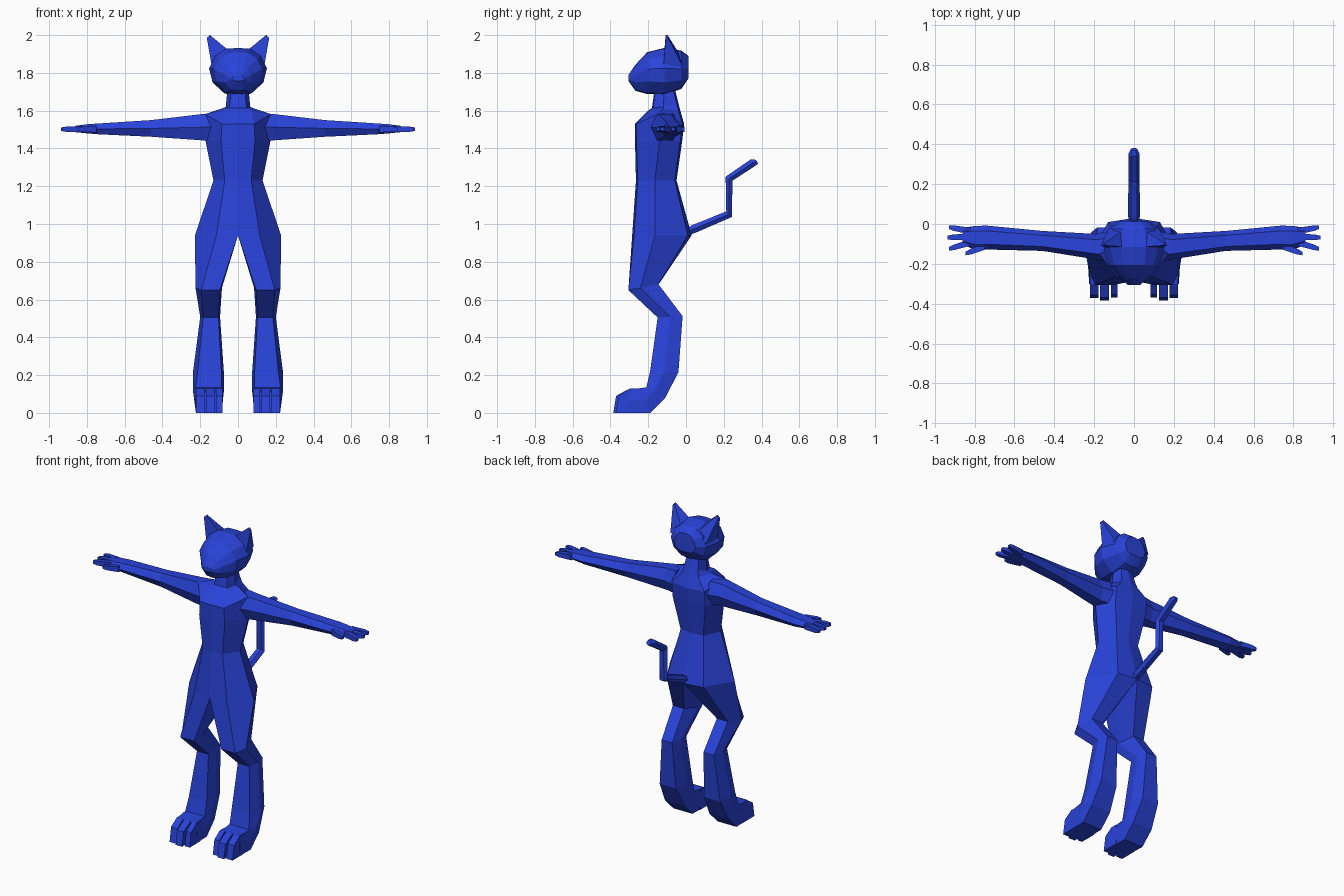
import bpy, bmesh, math
from mathutils import Vector

fur = bpy.data.materials.new("blue fur")
fur.diffuse_color = (0.022, 0.056, 0.70, 1)


def bridge(bm, a, b, closed):
    n = len(a)
    for i in range(n if closed else n - 1):
        j = (i + 1) % n
        bm.faces.new((a[i], a[j], b[j], b[i]))


def finish(bm, name, mirror=True):
    bmesh.ops.remove_doubles(bm, verts=bm.verts[:], dist=0.0005)
    if mirror:
        bmesh.ops.mirror(bm, geom=bm.verts[:] + bm.edges[:] + bm.faces[:],
                         axis='X', merge_dist=0.0005)
    bmesh.ops.recalc_face_normals(bm, faces=bm.faces[:])
    me = bpy.data.meshes.new(name)
    bm.to_mesh(me)
    bm.free()
    me.materials.append(fur)
    ob = bpy.data.objects.new(name, me)
    bpy.context.collection.objects.link(ob)
    return ob


def loft(bm, rings, closed=True, cap=True):
    vs = [[bm.verts.new(p) for p in r] for r in rings]
    for a, b in zip(vs, vs[1:]):
        bridge(bm, a, b, closed)
    if cap:
        bm.faces.new(vs[0])
        bm.faces.new(vs[-1])
    return vs


# ---- body: half torso flowing into one leg, mirrored
bm = bmesh.new()
torso = [
    [(0, -.165, 1.72), (.035, -.16, 1.72), (.055, -.115, 1.72), (.04, -.07, 1.72), (0, -.06, 1.72)],
    [(0, -.18, 1.615), (.045, -.175, 1.615), (.065, -.12, 1.62), (.05, -.05, 1.64), (0, -.04, 1.64)],
    [(0, -.20, 1.60), (.07, -.19, 1.605), (.09, -.12, 1.61), (.06, -.04, 1.60), (0, -.03, 1.60)],
    [(0, -.27, 1.53), (.085, -.265, 1.53), (.175, -.15, 1.582), (.115, -.02, 1.535), (0, -.01, 1.53)],
    [(0, -.27, 1.44), (.09, -.262, 1.44), (.172, -.14, 1.44), (.115, -.03, 1.44), (0, -.02, 1.44)],
    [(0, -.265, 1.23), (.07, -.255, 1.23), (.13, -.165, 1.23), (.08, -.06, 1.23), (0, -.05, 1.23)],
    [(0, -.285, .94), (.115, -.275, .94), (.228, -.165, .94), (.13, .01, .94), (0, .03, .94)],
]
hip = loft(bm, torso, closed=False, cap=False)[-1]
hip.append(bm.verts.new((0, -.13, .94)))


def leg_ring(inner, outer, front, back, t=.5, k=.78):
    w, f, b = outer - inner, Vector((0, *front)), Vector((0, *back))
    def at(u, s):
        p = f.lerp(b, s)
        return (inner + u * w, p.y, p.z)
    return [at(1 - k, 0) if k > .9 else at(.08, 0), at(k, 0), at(1, t), at(k, 1), at(1 - k, 1), at(0, t)]


legs = [
    leg_ring(.085, .225, (-.305, .65), (-.145, .68), .4),
    leg_ring(.095, .20, (-.15, .505), (-.018, .512), .5, .85),
    leg_ring(.075, .238, (-.19, .22), (-.04, .215), .5, .85),
    leg_ring(.075, .238, (-.21, .135), (-.11, .08), .4, .92),
    leg_ring(.08, .23, (-.25, .13), (-.19, 0), .5, .95),
    leg_ring(.08, .225, (-.30, .128), (-.30, 0), .5, .96),
]
prev = hip
for ring in legs:
    cur = [bm.verts.new(p) for p in ring]
    bridge(bm, prev, cur, True)
    prev = cur
bm.faces.new(prev)
finish(bm, "body_and_legs")

# ---- three blunt toes per foot
bm = bmesh.new()
for x0, x1, y in ((.082, .116, -.37), (.125, .17, -.385), (.178, .222, -.372)):
    prof = [(-.26, 0), (-.26, .126), (-.30, .128), (y + .015, .09), (y, 0)]
    loft(bm, [[(x, *p) for p in prof] for x in (x0, x1)])
finish(bm, "toes")

# ---- head: half rings from back of skull to nose
bm = bmesh.new()
head = [
    (.012, [(0, 1.77), (.04, 1.772), (.065, 1.785), (.075, 1.82), (.06, 1.86), (.035, 1.885), (0, 1.89)]),
    (-.025, [(0, 1.715), (.05, 1.722), (.105, 1.76), (.125, 1.82), (.10, 1.88), (.055, 1.915), (0, 1.918)]),
    (-.115, [(0, 1.685), (.07, 1.69), (.135, 1.75), (.153, 1.825), (.12, 1.89), (.062, 1.928), (0, 1.932)]),
    (-.205, [(0, 1.688), (.062, 1.695), (.118, 1.755), (.128, 1.82), (.10, 1.875), (.055, 1.905), (0, 1.91)]),
    (-.268, [(0, 1.705), (.035, 1.71), (.07, 1.75), (.072, 1.79), (.05, 1.825), (.028, 1.84), (0, 1.843)]),
    (-.305, [(0, 1.757), (.02, 1.757), (.032, 1.764), (.032, 1.772), (.022, 1.782), (.01, 1.787), (0, 1.788)]),
]
rows = loft(bm, [[(x, y, z) for x, z in p] for y, p in head], closed=False, cap=False)
for r in (rows[0], rows[-1]):
    bm.faces.new(r)
finish(bm, "head")

# ---- pointed ears
bm = bmesh.new()
loft(bm, [[(.045, -.115, 1.915), (.138, -.12, 1.83), (.125, -.02, 1.84), (.06, -.035, 1.90)],
          [(.148, -.108, 2.0), (.165, -.108, 1.985), (.16, -.095, 1.985), (.15, -.097, 2.0)]])
finish(bm, "ears")


# ---- arms: six-sided sections along x
def arm_ring(x, y0, y1, z0, z1):
    m, d = (z0 + z1) / 2, (y1 - y0) * .22
    return [(x, y0, m), (x, y0 + d, z1), (x, y1 - d, z1),
            (x, y1, m), (x, y1 - d, z0), (x, y0 + d, z0)]


bm = bmesh.new()
loft(bm, [arm_ring(*r) for r in (
    (.12, -.19, -.035, 1.44, 1.585), (.19, -.178, -.05, 1.443, 1.582),
    (.46, -.135, -.035, 1.462, 1.55), (.74, -.128, -.008, 1.475, 1.532),
    (.80, -.128, -.01, 1.48, 1.528), (.86, -.105, -.02, 1.486, 1.52))])
finish(bm, "arms")

# ---- three fingers and a thumb on each hand
bm = bmesh.new()
for a, b in (((.82, -.036), (.93, -.016)), ((.82, -.064), (.937, -.068)),
             ((.82, -.092), (.93, -.125)), ((.75, -.113), (.845, -.148))):
    rings = []
    for (x, y), h in ((a, .017), (((a[0] + b[0] * 3) / 4, (a[1] + b[1] * 3) / 4), .014), (b, .009)):
        rings.append([(x, y - h, 1.502 - h), (x, y + h, 1.502 - h),
                      (x, y + h, 1.502 + h), (x, y - h, 1.502 + h)])
    loft(bm, rings)
finish(bm, "fingers")

# ---- kinked tail swept in the centre plane
bm = bmesh.new()
tail = [(-.01, .95, .015, 65), (.04, .973, .022, 65), (.228, 1.052, .021, 40), (.228, 1.24, .021, 30),
        (.352, 1.323, .021, 33), (.376, 1.33, .012, 33)]
rings = []
angles = (115, 115, 135, 150, 123, 123)   # tilt of each section
for (y, z, h, _), a in zip(tail, angles):
    u = Vector((0, math.cos(math.radians(a)), math.sin(math.radians(a))))
    w = h * 1.35
    rings.append([Vector((sx * w, y, z)) + u * (sz * h) for sx, sz in
                  ((-1, 0), (-.5, 1), (.5, 1), (1, 0), (.5, -1), (-.5, -1))])
loft(bm, rings)
finish(bm, "tail", mirror=False)
